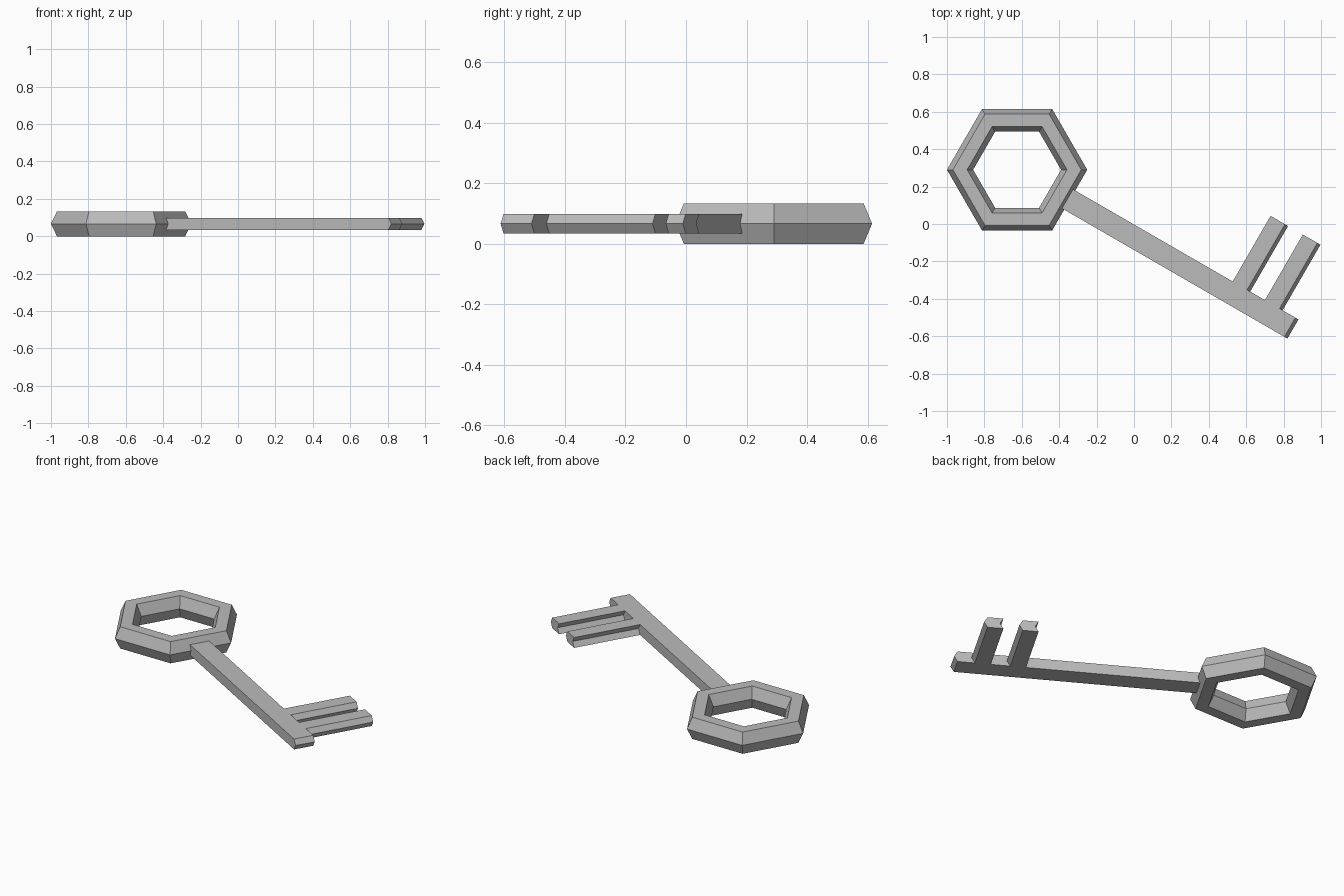
import bpy, bmesh, math
from mathutils import Matrix

if "Cube" in bpy.data.objects:
    bpy.data.objects.remove(bpy.data.objects["Cube"])

CENTRE = (-0.625, 0.29)      # middle of the bow
MID_Z = 0.0667               # mid height of the key

metal = bpy.data.materials.new("grey metal")
metal.diffuse_color = (0.5, 0.5, 0.5, 1)
metal.use_nodes = True
metal.node_tree.nodes["Principled BSDF"].inputs["Base Color"].default_value = metal.diffuse_color


def finish(name, bm):
    bmesh.ops.recalc_face_normals(bm, faces=bm.faces)
    mesh = bpy.data.meshes.new(name)
    bm.to_mesh(mesh)
    bm.free()
    mesh.materials.append(metal)
    obj = bpy.data.objects.new(name, mesh)
    bpy.context.collection.objects.link(obj)
    return obj


# Bow: bevelled section swept around six corners
def make_bow():
    section = [(0.375, 0), (0.343, MID_Z), (0.267, MID_Z),
               (0.235, 0), (0.267, -MID_Z), (0.343, -MID_Z)]
    bm = bmesh.new()
    rings = []
    for i in range(6):
        a = i * math.pi / 3
        rings.append([bm.verts.new((CENTRE[0] + r * math.cos(a),
                                    CENTRE[1] + r * math.sin(a), MID_Z + z))
                      for r, z in section])
    for i in range(6):
        p, q = rings[i], rings[(i + 1) % 6]
        for j in range(6):
            k = (j + 1) % 6
            bm.faces.new((p[j], q[j], q[k], p[k]))
    return finish("bow", bm)


# Shaft with two teeth: one outline in three layers, the middle one pushed to the tip
def make_blade():
    w, tip = 0.059, 0.464
    outline = [(0.27, -w), (1.684, -w), (1.684, w), (1.586, w), (1.586, tip),
               (1.496, tip), (1.496, w), (1.386, w), (1.386, tip),
               (1.297, tip), (1.297, w), (0.27, w)]
    bm = bmesh.new()
    layers = [[bm.verts.new((u + push, v, z)) for u, v in outline]
              for z, push in ((-0.032, 0), (0, 0.019), (0.032, 0))]
    n = len(outline)
    for low, high in zip(layers, layers[1:]):
        for i in range(n):
            k = (i + 1) % n
            bm.faces.new((low[i], low[k], high[k], high[i]))
    bm.faces.new(layers[0])
    bm.faces.new(layers[-1])
    place = (Matrix.Translation((CENTRE[0], CENTRE[1], MID_Z))
             @ Matrix.Rotation(math.radians(-30), 4, 'Z'))
    bmesh.ops.transform(bm, matrix=place, verts=bm.verts)
    return finish("shaft_and_teeth", bm)


make_bow()
make_blade()
